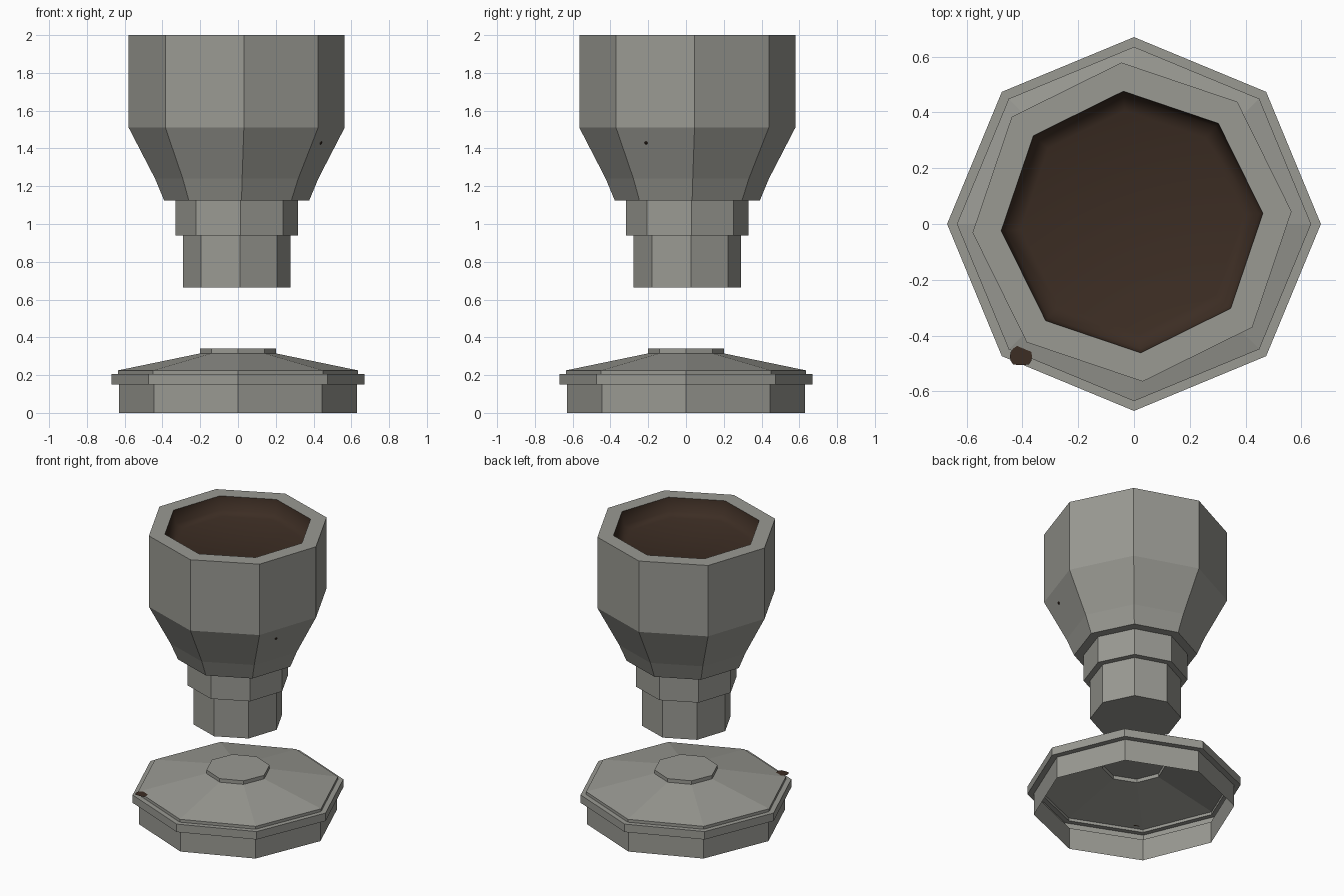
import bpy, bmesh, math

if "Cube" in bpy.data.objects:
    bpy.data.objects.remove(bpy.data.objects["Cube"])

SIDES = 8


def material(name, color):
    m = bpy.data.materials.new(name)
    m.diffuse_color = (*color, 1)
    m.use_nodes = True
    m.node_tree.nodes["Principled BSDF"].inputs["Base Color"].default_value = m.diffuse_color
    return m


grey = material("stone_grey", (0.32, 0.32, 0.29))
brown = material("dark_brown", (0.045, 0.026, 0.017))


def make(name, bm, mat, loc=(0, 0, 0)):
    mesh = bpy.data.meshes.new(name)
    bm.to_mesh(mesh)
    bm.free()
    mesh.materials.append(mat)
    ob = bpy.data.objects.new(name, mesh)
    ob.location = loc
    bpy.context.collection.objects.link(ob)
    return ob


def lathe(name, profile, mat, turn=0.0, loc=(0, 0, 0), cap_first=False, cap_last=False):
    """Eight-sided turned form; profile is (radius, z) pairs running bottom to top."""
    bm = bmesh.new()
    rings = []
    for r, z in profile:
        rings.append([bm.verts.new((r * math.cos(turn + math.tau * i / SIDES),
                                    r * math.sin(turn + math.tau * i / SIDES), z))
                      for i in range(SIDES)])
    for a, b in zip(rings, rings[1:]):
        for i in range(SIDES):
            j = (i + 1) % SIDES
            bm.faces.new((a[i], a[j], b[j], b[i]))
    if cap_first:
        bm.faces.new(rings[0][::-1])
    if cap_last:
        bm.faces.new(rings[-1])
    return make(name, bm, mat, loc)


# Base: open-bottomed shell with a projecting rim, shallow cone and raised button
lathe("base", [(0.63, 0), (0.63, 0.15), (0.67, 0.15), (0.67, 0.205), (0.635, 0.205),
               (0.635, 0.225), (0.2, 0.315), (0.2, 0.34)], grey, cap_last=True)

# Cup: stepped stem, flaring bowl and flat lip, floating slightly turned above the base
TURN = math.radians(3.8)
CENTRE = (-0.007, 0.007, 0)
lathe("cup", [(0.285, 0.665), (0.285, 0.94), (0.325, 0.94), (0.325, 1.125), (0.385, 1.125),
              (0.433, 1.24), (0.573, 1.51), (0.573, 2.0), (0.47, 2.0)],
      grey, TURN, CENTRE, cap_first=True)

# Brown filling: short inner wall and floor
filling = lathe("filling", [(0.47, 2.0), (0.455, 1.91), (0.40, 1.89)],
                brown, TURN, CENTRE, cap_last=True)
for p in filling.data.polygons:
    p.use_smooth = True

# Stain on the base edge, cut straight at the rim
bm = bmesh.new()
bm.faces.new([bm.verts.new((-0.405 + 0.04 * math.cos(math.tau * i / 16),
                            max(-0.475 + 0.04 * math.sin(math.tau * i / 16), -0.505), 0.23))
              for i in range(16)])
make("base_stain", bm, brown)

# Tiny drip on the side of the cup
bm = bmesh.new()
bmesh.ops.create_icosphere(bm, subdivisions=1, radius=0.01)
make("cup_drip", bm, brown, (0.437, -0.21, 1.43))
